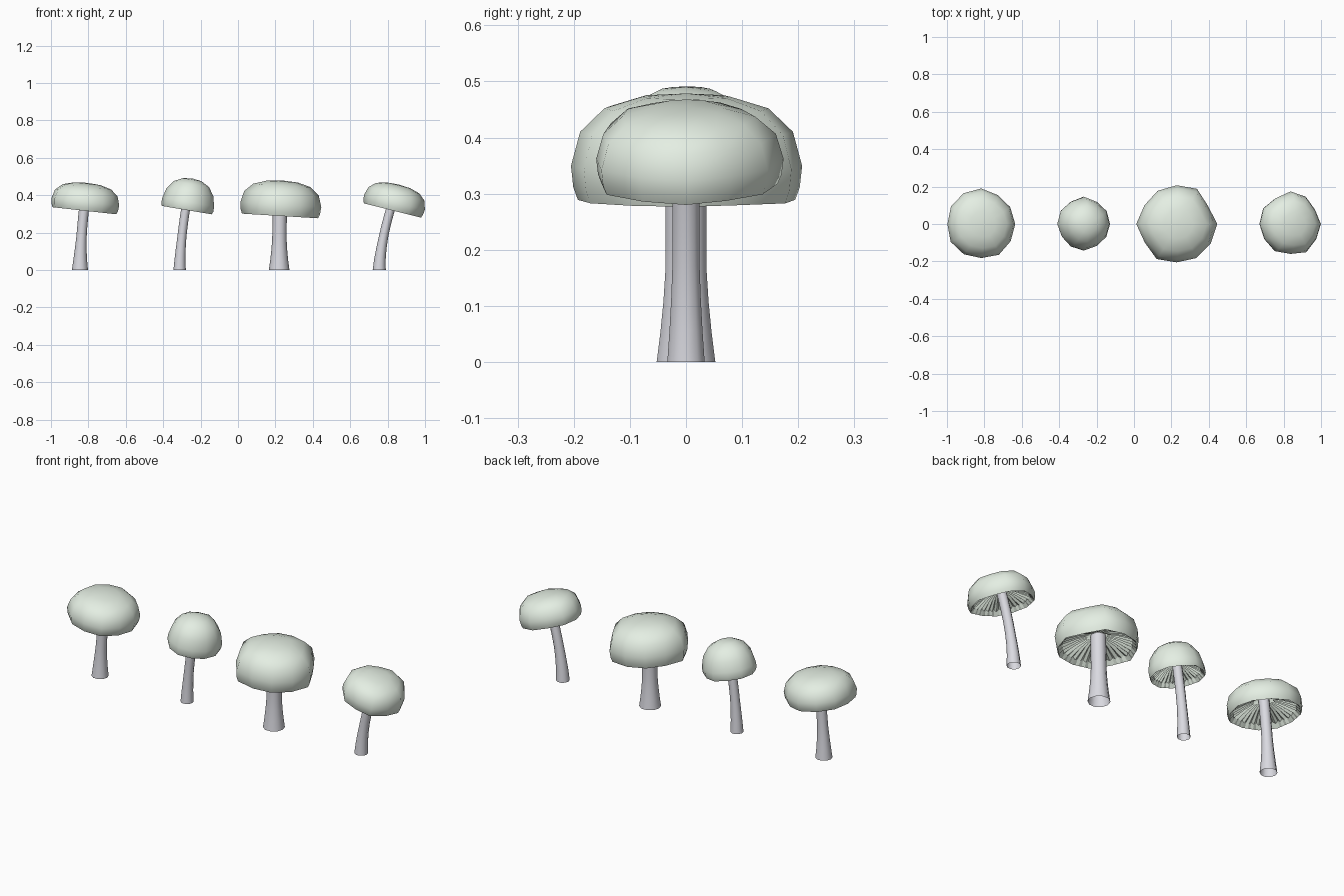
import bpy, bmesh, math
from mathutils import Vector, Matrix

if "Cube" in bpy.data.objects:
    bpy.data.objects.remove(bpy.data.objects["Cube"])


def material(name, rgb):
    m = bpy.data.materials.new(name)
    m.diffuse_color = (*rgb, 1)
    m.use_nodes = True
    m.node_tree.nodes["Principled BSDF"].inputs["Base Color"].default_value = m.diffuse_color
    return m


CAP = material("pale_green", (0.78, 0.86, 0.77))
STEM = material("pale_grey", (0.70, 0.70, 0.75))


def skin(name, rings, mat, tip=None, angle=50):
    """Loft closed rings of points, optionally ending in a single tip."""
    bm = bmesh.new()
    loops = [[bm.verts.new(p) for p in r] for r in rings]
    n = len(loops[0])
    for a, b in zip(loops, loops[1:]):
        for i in range(n):
            j = (i + 1) % n
            bm.faces.new((a[i], a[j], b[j], b[i]))
    if tip is not None:
        t = bm.verts.new(tip)
        for i in range(n):
            bm.faces.new((loops[-1][i], loops[-1][(i + 1) % n], t))
    me = bpy.data.meshes.new(name)
    bm.to_mesh(me)
    bm.free()
    me.materials.append(mat)
    ob = bpy.data.objects.new(name, me)
    bpy.context.collection.objects.link(ob)
    bpy.ops.object.select_all(action='DESELECT')
    ob.select_set(True)
    bpy.context.view_layer.objects.active = ob
    bpy.ops.object.shade_smooth_by_angle(angle=math.radians(angle))
    return ob


FLAT = [(.94, 0), (.98, .12), (1, .32), (.92, .64), (.71, .86), (.38, .97)]
DOME = [(.96, 0), (1, .1), (.99, .26), (.90, .56), (.68, .82), (.36, .96)]


def mushroom(tag, center, tilt, height, profile, outline, base_x, bend, r0, r1):
    frame = Matrix.Translation((center[0], 0, center[1])) @ \
        Matrix.Rotation(math.radians(tilt), 4, 'Y')
    n = len(outline)
    edge = [Vector((r * math.cos(math.tau * i / n), r * math.sin(math.tau * i / n), 0))
            for i, r in enumerate(outline)]

    # cap: irregular outline scaled up a rounded profile
    rings = [[frame @ Vector((p.x * s, p.y * s, h * height)) for p in edge]
             for s, h in profile]
    skin(tag + "_cap", rings, CAP, frame @ Vector((0, 0, height)))

    # gills: pleated hollow underside, from rim up to the stem
    sub = 6
    fine = [edge[i].lerp(edge[(i + 1) % n], k / sub) for i in range(n) for k in range(sub)]
    gill_profile = [(profile[0][0], 0, 0), (.84, .022, .005),
                    (.5, .055, .006), (.12, .078, .002)]
    rings = [[frame @ Vector((p.x * s, p.y * s, h + (amp if i % 2 else -amp)))
              for i, p in enumerate(fine)] for s, h, amp in reversed(gill_profile)]
    skin(tag + "_gills", rings, CAP, angle=20)

    # stem: bent tube with a flared, open foot
    top = center[1] + .085
    rings = []
    for k in range(8):
        t = k / 7
        r = r1 + (r0 - r1) * max(0, 1 - t / .5) ** 1.6
        x = base_x + bend * t ** 1.6
        rings.append([(x + r * math.cos(math.tau * i / 10),
                       r * math.sin(math.tau * i / 10), top * t) for i in range(10)])
    skin(tag + "_stem", rings, STEM)


mushroom("left", (-.822, .317), 6.3, .15, FLAT,
         [.183, .18, .178, .19, .19, .188, .182, .19, .187, .182, .19, .183],
         -.845, .03, .043, .027)
mushroom("small", (-.272, .32), 9.5, .172, DOME,
         [.14, .14, .137, .146, .138, .143, .143, .136, .139, .142, .136, .138],
         -.312, .045, .033, .024)
mushroom("large", (.225, .289), 3.5, .19, FLAT,
         [.217, .193, .217, .207, .205, .2, .217, .198, .216, .205, .21, .21],
         .22, .005, .055, .038)
mushroom("right", (.826, .318), 14, .143, FLAT,
         [.167, .155, .168, .174, .16, .17, .168, .163, .168, .16, .174, .163],
         .755, .085, .035, .025)
